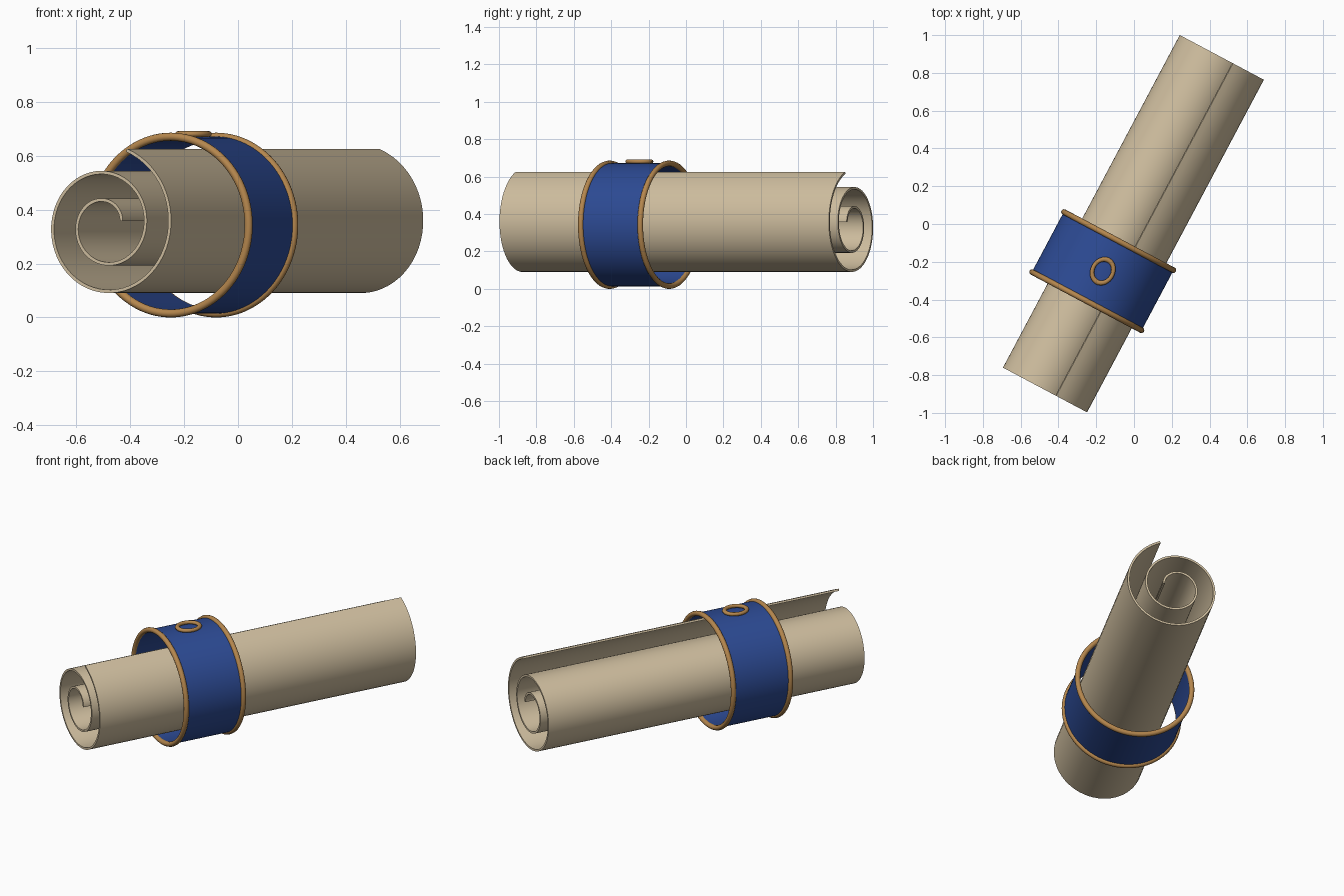
import bpy
import bmesh
from math import cos, sin, pi, radians
from mathutils import Matrix, Vector

if "Cube" in bpy.data.objects:
    bpy.data.objects.remove(bpy.data.objects["Cube"], do_unlink=True)

TURN = Matrix.Rotation(radians(-28), 4, "Z")   # the scroll lies diagonally
CENTRE_X, CENTRE_Z = -0.029, 0.343             # shared axis of roll and band
BAND_Y = -0.298


def material(name, colour, roughness):
    mat = bpy.data.materials.new(name)
    mat.use_nodes = True
    mat.diffuse_color = (*colour, 1)
    shader = mat.node_tree.nodes["Principled BSDF"]
    shader.inputs["Base Color"].default_value = (*colour, 1)
    shader.inputs["Roughness"].default_value = roughness
    return mat


parchment = material("parchment", (0.63, 0.52, 0.35), 0.9)
blue = material("royal blue", (0.026, 0.07, 0.30), 0.6)
gold = material("antique gold", (0.46, 0.24, 0.075), 0.5)


def finish(name, bm, mat, thickness=0):
    """Turn a bmesh into a placed, smooth shaded object."""
    bmesh.ops.recalc_face_normals(bm, faces=bm.faces)
    bm.transform(TURN)
    mesh = bpy.data.meshes.new(name)
    bm.to_mesh(mesh)
    bm.free()
    mesh.materials.append(mat)
    obj = bpy.data.objects.new(name, mesh)
    bpy.context.collection.objects.link(obj)
    bpy.ops.object.select_all(action="DESELECT")
    obj.select_set(True)
    bpy.context.view_layer.objects.active = obj
    if thickness:
        solid = obj.modifiers.new("thickness", "SOLIDIFY")
        solid.thickness = thickness
        solid.offset = 0
        bpy.ops.object.modifier_apply(modifier=solid.name)
    bpy.ops.object.shade_smooth_by_angle(angle=radians(35))
    return obj


def revolve(name, profile, place, mat, steps=96):
    """Spin a closed (radius, height) profile about the local z axis."""
    bm = bmesh.new()
    rings = []
    for i in range(steps):
        a = 2 * pi * i / steps
        rings.append([bm.verts.new(place @ Vector((r * cos(a), r * sin(a), h)))
                      for r, h in profile])
    n = len(profile)
    for i in range(steps):
        a, b = rings[i], rings[(i + 1) % steps]
        for j in range(n):
            k = (j + 1) % n
            bm.faces.new((a[j], a[k], b[k], b[j]))
    return finish(name, bm, mat)


def circle(radius, height, tube, sides=12):
    return [(radius + tube * cos(2 * pi * i / sides),
             height + tube * sin(2 * pi * i / sides)) for i in range(sides)]


# Rolled sheet: a spiral extruded along the axis, loose flap at the top
SHEET, HALF_LENGTH, STEPS = 0.012, 0.997, 130
START_ANGLE, SWEEP = radians(72), radians(780)
START_RADIUS, END_RADIUS = 0.298, 0.076
bm = bmesh.new()
previous = None
for i in range(STEPS + 1):
    t = i / STEPS
    a = START_ANGLE - SWEEP * t
    r = START_RADIUS + (END_RADIUS - START_RADIUS) * t - SHEET / 2
    x, z = CENTRE_X + r * cos(a), CENTRE_Z + r * sin(a)
    pair = [bm.verts.new((x, y, z)) for y in (-HALF_LENGTH, HALF_LENGTH)]
    if previous:
        bm.faces.new((previous[0], previous[1], pair[1], pair[0]))
    previous = pair
finish("rolled_sheet", bm, parchment, SHEET)

# Band around the roll, its axis along the roll
along = (Matrix.Translation((CENTRE_X, BAND_Y, CENTRE_Z))
         @ Matrix.Rotation(radians(-90), 4, "X"))
HALF_BAND = 0.18
inner, outer = 0.314, 0.329
revolve("band", [(inner, -HALF_BAND), (outer, -HALF_BAND),
                 (outer, HALF_BAND), (inner, HALF_BAND)], along, blue)

# Gold rims on both band edges
for name, side in (("front_rim", -1), ("back_rim", 1)):
    revolve(name, circle(0.328, side * HALF_BAND, 0.015), along, gold)

# Small oval gold ring on top of the band
on_top = (Matrix.Translation((CENTRE_X, BAND_Y, CENTRE_Z + 0.338))
          @ Matrix.Diagonal((1, 1.2, 1, 1)))
revolve("top_ring", circle(0.054, 0, 0.011), on_top, gold, 48)
